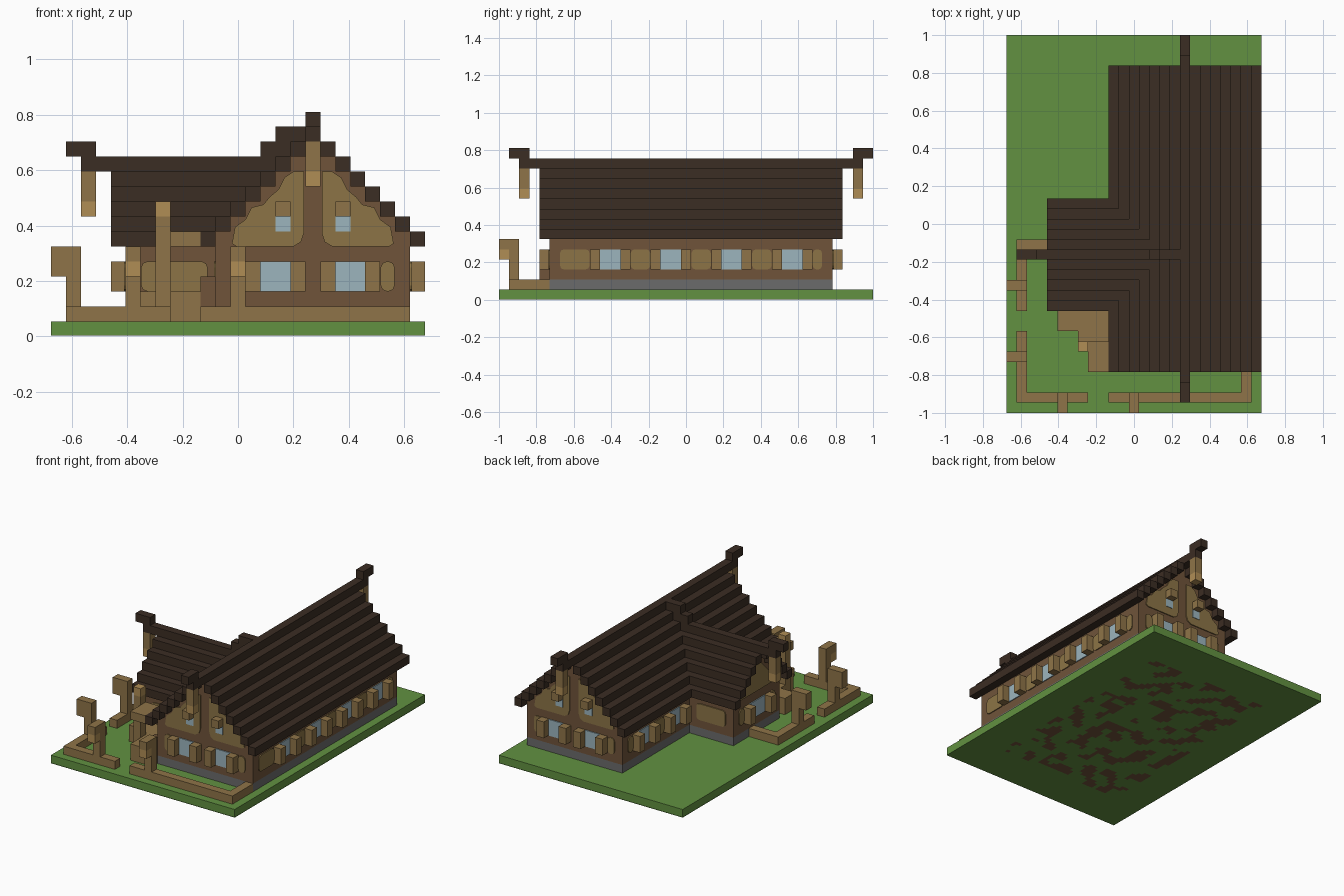
import bpy
import bmesh
from mathutils import Vector, noise

U = 2 / 37                      # one block
OX, OY = 12.5, 18.5             # block coordinates of the centre
THIN = 0.12                     # plate thickness in blocks

cube = bpy.data.objects.get("Cube")
if cube:
    bpy.data.objects.remove(cube)


def material(name, hexcode):
    rgb = [int(hexcode[i:i + 2], 16) / 255 for i in (0, 2, 4)]
    lin = [c / 12.92 if c < 0.04045 else ((c + 0.055) / 1.055) ** 2.4 for c in rgb]
    m = bpy.data.materials.new(name)
    m.use_nodes = True
    m.diffuse_color = (*lin, 1)
    m.node_tree.nodes["Principled BSDF"].inputs["Base Color"].default_value = (*lin, 1)
    return m


GRASS = material("grass green", "629141")
ROOF = material("dark roof brown", "3b2d23")
FRAME = material("timber frame brown", "70543a")
PANEL = material("wall panel ochre", "8c7446")
WOOD = material("light wood", "8f7448")
LAMP = material("lamp tan", "b08d55")
GLASS = material("window blue", "9cb5be")
STONE = material("foundation grey", "6b6b6b")


def finish(name, bm, mats):
    for v in bm.verts:
        v.co = Vector((v.co.x - OX, v.co.y - OY, v.co.z)) * U
    mesh = bpy.data.meshes.new(name)
    bm.to_mesh(mesh)
    bm.free()
    for m in mats:
        mesh.materials.append(m)
    ob = bpy.data.objects.new(name, mesh)
    bpy.context.scene.collection.objects.link(ob)
    return ob


def boxes(name, mat, items):
    """One object from boxes given as (x0, x1, y0, y1, z0, z1)."""
    bm = bmesh.new()
    for b in items:
        vs = bmesh.ops.create_cube(bm, size=1)["verts"]
        for v in vs:
            v.co = [b[2 * k] + (v.co[k] + 0.5) * (b[2 * k + 1] - b[2 * k]) for k in range(3)]
    return finish(name, bm, [mat])


def plates(name, mat, axis, pos, out, outlines):
    """Thin plates on a wall facing out along the axis; outlines are (along, z)."""
    bm = bmesh.new()
    for pts in outlines:
        place = (lambda a, z, d: (pos + out * d, a, z)) if axis == "x" else \
                (lambda a, z, d: (a, pos + out * d, z))
        f = bm.faces.new([bm.verts.new(place(a, z, 0)) for a, z in pts])
        top = bmesh.ops.extrude_face_region(bm, geom=[f])["geom"]
        shift = Vector(place(0, 0, THIN)) - Vector(place(0, 0, 0))
        bmesh.ops.translate(bm, vec=shift, verts=[v for v in top if isinstance(v, bmesh.types.BMVert)])
    bmesh.ops.recalc_face_normals(bm, faces=bm.faces)
    return finish(name, bm, [mat])


def rect(a, b, z0, z1):
    return [(a, z0), (b, z0), (b, z1), (a, z1)]


def rounded(a, b, z0=3, z1=5):
    r, s = 0.4, 0.12
    a, b = a + 0.03, b - 0.03
    return [(a + r, z0), (b - r, z0), (b - s, z0 + s), (b, z0 + r), (b, z1 - r), (b - s, z1 - s),
            (b - r, z1), (a + r, z1), (a + s, z1 - s), (a, z1 - r), (a, z0 + r), (a + s, z0 + s)]


def long_wall(name, pos, out, windows, panels, axis="x"):
    """Windows with shutter blocks, and ochre panels, along one wall."""
    if windows:
        plates(name + "_windows", GLASS, axis, pos, out, [rect(a, b, 3, 5) for a, b in windows])
        lo, hi = sorted((pos, pos + out))
        spans = [s for a, b in windows for s in ((a - 1, a), (b, b + 1))]
        boxes(name + "_shutters", WOOD,
              [(lo, hi, a, b, 3, 5) if axis == "x" else (a, b, lo, hi, 3, 5) for a, b in spans])
    plates(name + "_panels", PANEL, axis, pos, out, [rounded(a, b) for a, b in panels])


# Ground slab, with earth showing in patches underneath
boxes("ground", GRASS, [(0, 25, 0, 37, 0.04, 1)])
bm = bmesh.new()
bmesh.ops.create_grid(bm, x_segments=50, y_segments=74, size=0.5)
for v in bm.verts:
    v.co = ((v.co.x + 0.5) * 25, (v.co.y + 0.5) * 37, 0)
bmesh.ops.reverse_faces(bm, faces=bm.faces)
for f in bm.faces:
    c = f.calc_center_median()
    inside = 4 < c.x < 21 and 5 < c.y < 32
    f.material_index = int(inside and noise.noise(c * 0.55) > 0.1)
finish("ground_underside", bm, [GRASS, FRAME])

# House body: stepped gables under both roofs
boxes("foundation", STONE, [(11, 24, 5, 33, 1, 2), (5, 11, 11, 20, 1, 2)])
boxes("main_walls", FRAME, [(i, i + 1, 5, 33, 2, 13 - abs(i - 17)) for i in range(11, 24)])
boxes("wing_walls", FRAME, [(5, 13, j, j + 1, 2, 11 - abs(j - 15)) for j in range(11, 20)])

# Stepped roofs
main = [(17 + s * d, 18 + s * d, 4, 34, 13 - d, 14 - d) for d in range(8) for s in (-1, 1)[:1 + (d > 0)]]
boxes("main_roof", ROOF, main)
wing = [(4, 15 - d, 15 + s * d, 16 + s * d, 11 - d, 12 - d) for d in range(6) for s in (-1, 1)[:1 + (d > 0)]]
boxes("wing_roof", ROOF, wing)
boxes("main_ridge_horns", ROOF, [(17, 18, 2, 4, 13, 14), (17, 18, 34, 36, 13, 14),
                                 (17, 18, 1, 3, 14, 15), (17, 18, 35, 37, 14, 15)])
boxes("wing_ridge_horns", ROOF, [(2, 4, 15, 16, 11, 12), (1, 3, 15, 16, 12, 13),
                                 (14, 16, 15, 16, 12, 13), (15, 17, 15, 16, 13, 14)])

# Hanging posts below the ridge ends
hangers = [(17, 2, 10), (17, 35, 10), (2, 15, 8)]
boxes("hanging_posts", WOOD, [(x, x + 1, y, y + 1, z + 1, z + 3) for x, y, z in hangers])
boxes("hanging_lamps", LAMP, [(x, x + 1, y, y + 1, z, z + 1) for x, y, z in hangers])

# Main gables, front and back
half = [(12.1, 6.2), (12.4, 6), (16.2, 6), (16.7, 6.3), (16.9, 6.9), (16.9, 11), (16.2, 11),
        (15.6, 10.6), (15.2, 9.8), (14.6, 9.3), (14.2, 8.8), (13.4, 8.6), (13, 7.8), (12.3, 7.3)]
mirrored = [(35 - a, z) for a, z in half]
for name, pos, out in (("front_gable", 5, -1), ("back_gable", 33, 1)):
    long_wall(name, pos, out, [(14, 16), (19, 21)], [(12, 13), (22, 23)], "y")
    plates(name + "_upper_panels", PANEL, "y", pos, out, [half, mirrored])
    plates(name + "_small_windows", GLASS, "y", pos + out * THIN / 2, out,
           [rect(a, a + 1, 7, 8) for a in (15, 19)])
    lo, hi = sorted((pos, pos + out))
    boxes(name + "_window_hoods", WOOD, [(a, a + 1, lo, hi, 8, 9) for a in (15, 19)])

# Long walls of the main house
long_wall("left_wall", 24, 1, [(a, a + 2) for a in range(10, 29, 6)],
          [(6, 9), (13, 15), (19, 21), (25, 27), (31, 32)])
long_wall("right_wall", 11, -1, [(22, 24), (28, 30)], [(25, 27), (31, 32), (6, 9)])

# Side wing walls
long_wall("wing_gable", 5, -1, [(14, 17)], [(12, 13), (18, 19)])
plates("wing_gable_upper_panel", PANEL, "x", 5, -1,
       [[(12.1, 6.1), (18.9, 6.1), (18.7, 7), (17.8, 7.7), (16.8, 8.7), (16, 9.6),
         (15, 9.6), (14.2, 8.7), (13.2, 7.7), (12.3, 7)]])
long_wall("wing_front", 11, -1, [], [(6, 10.5)], "y")
long_wall("wing_back", 20, 1, [], [(6, 10)], "y")

# Entrance porch in the corner
boxes("porch_deck", WOOD, [(5, 7, 8, 10, 1, 3), (7, 10, 7, 10, 1, 3), (8, 10, 4, 7, 1, 3)])
boxes("porch_block", FRAME, [(10, 11, 4, 6, 1, 4)])
boxes("porch_post", WOOD, [(7, 8, 6, 7, 1, 8)])
boxes("porch_lamp", LAMP, [(7, 8, 6, 7, 8, 9)])
boxes("porch_awning", WOOD, [(8, 10, 4, 7, 6, 7)])

# Low garden rail
boxes("garden_rail", WOOD, [(1, 8, 1, 2, 1, 2), (10, 24, 1, 2, 1, 2), (23, 24, 2, 5, 1, 2),
                            (1, 2, 2, 8, 1, 2), (1, 2, 10, 16, 1, 2), (1, 5, 16, 17, 1, 2)])

# Lamp posts on the rail, each with an arm and a hanging lamp
for x, y, dx, dy, mat in ((5, 1, 0, -1, LAMP), (12, 1, 0, -1, LAMP),
                          (1, 5, -1, 0, WOOD), (1, 12, -1, 0, WOOD)):
    ax, ay = x + dx, y + dy
    boxes("lamp_post", WOOD, [(x, x + 1, y, y + 1, 2, 6), (ax, ax + 1, ay, ay + 1, 5, 6)])
    boxes("post_lamp", mat, [(ax, ax + 1, ay, ay + 1, 4, 5)])
